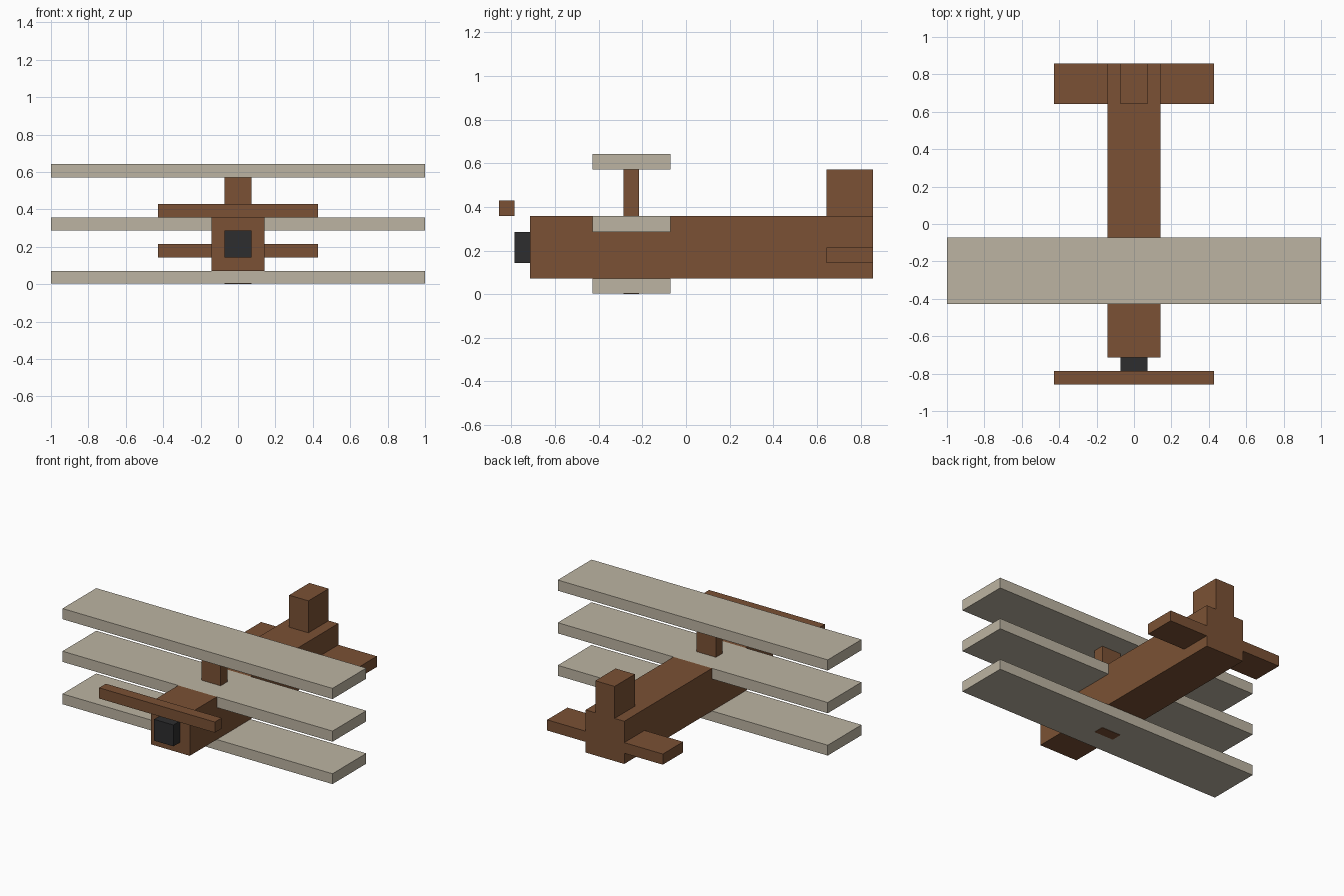
import bpy, bmesh

if "Cube" in bpy.data.objects:
    bpy.data.objects.remove(bpy.data.objects["Cube"])

U = 1 / 14  # the model sits on a regular block grid


def material(name, rgb):
    m = bpy.data.materials.new(name)
    m.diffuse_color = (*rgb, 1)
    m.use_nodes = True
    m.node_tree.nodes["Principled BSDF"].inputs["Base Color"].default_value = m.diffuse_color
    return m


WOOD = material("brown_wood", (0.197, 0.083, 0.035))
CANVAS = material("cream_canvas", (0.505, 0.456, 0.360))
METAL = material("dark_metal", (0.027, 0.027, 0.028))


def add_object(name, bm, mat):
    bmesh.ops.recalc_face_normals(bm, faces=bm.faces)
    mesh = bpy.data.meshes.new(name)
    bm.to_mesh(mesh)
    bm.free()
    mesh.materials.append(mat)
    bpy.context.collection.objects.link(bpy.data.objects.new(name, mesh))


def box(name, mat, x, y, z):
    """Box from (min, max) ranges in grid units."""
    bm = bmesh.new()
    bmesh.ops.create_cube(bm, size=1)
    for v in bm.verts:
        v.co = [U * (r[0] if c < 0 else r[1]) for c, r in zip(v.co, (x, y, z))]
    add_object(name, bm, mat)


# fuselage: side profile with a slot for the middle wing
profile = [(-10, 1), (12, 1), (12, 5), (-1, 5), (-1, 4), (-6, 4), (-6, 5), (-10, 5)]
bm = bmesh.new()
side = bm.faces.new([bm.verts.new((-2 * U, y * U, z * U)) for y, z in profile])
ext = bmesh.ops.extrude_face_region(bm, geom=[side], use_keep_orig=True)
verts = [g for g in ext["geom"] if isinstance(g, bmesh.types.BMVert)]
bmesh.ops.translate(bm, verts=verts, vec=(4 * U, 0, 0))
add_object("fuselage", bm, WOOD)

# three stacked wings (the lowest is lifted a hair so the strut foot shows)
for name, z in (("lower_wing", 0.03), ("middle_wing", 4), ("upper_wing", 8)):
    box(name, CANVAS, (-14, 14), (-6, -1), (z, int(z) + 1))

# centre strut and its foot under the lower wing
box("centre_strut", WOOD, (-1, 1), (-4, -3), (5, 8))
box("strut_foot", WOOD, (-1, 1), (-4, -3), (0, 0.5))

# tail
box("tail_fin", WOOD, (-1, 1), (9, 12), (5, 8))
box("left_tailplane", WOOD, (-6, -2), (9, 12), (2, 3))
box("right_tailplane", WOOD, (2, 6), (9, 12), (2, 3))

# nose
box("engine_hub", METAL, (-1, 1), (-11, -10), (2, 4))
box("propeller", WOOD, (-6, 6), (-12, -11), (5, 6))
